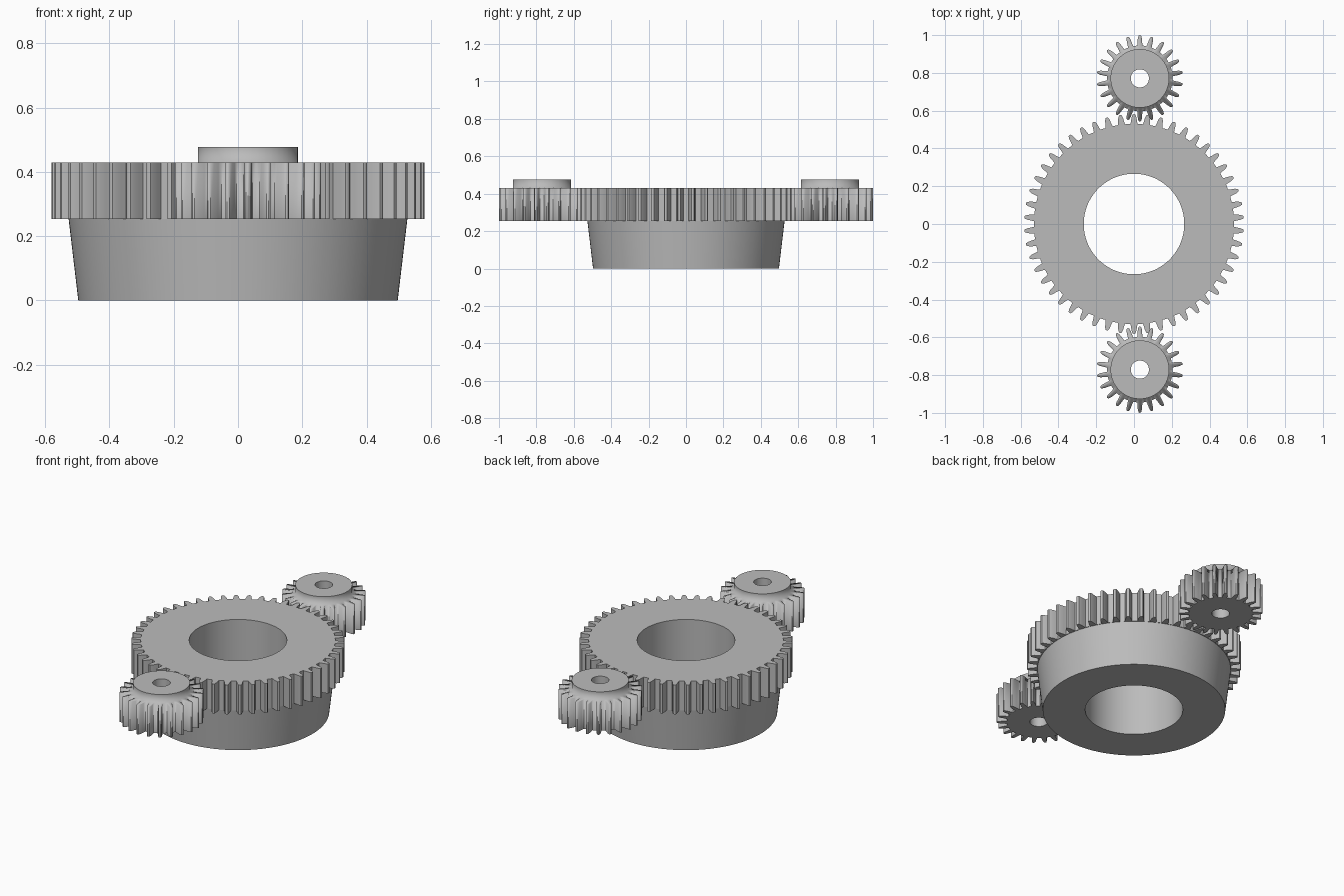
import bpy, bmesh, math

if "Cube" in bpy.data.objects:
    bpy.data.objects.remove(bpy.data.objects["Cube"])

steel = bpy.data.materials.new("plain grey")
steel.diffuse_color = (0.5, 0.5, 0.5, 1)
steel.use_nodes = True
steel.node_tree.nodes["Principled BSDF"].inputs["Base Color"].default_value = steel.diffuse_color

# one tooth: (fraction of tooth pitch, height from root 0 to tip 1)
TOOTH = [(-0.5, 0), (-0.28, 0), (-0.23, 0.3), (-0.18, 0.68), (-0.10, 0.95),
         (0, 1), (0.10, 0.95), (0.18, 0.68), (0.23, 0.3), (0.28, 0)]


def gear(name, centre, teeth, root, tip, rings, sharp_z):
    """Loft a closed section around an axis; radius None means the toothed outline."""
    bm = bmesh.new()
    outline = [(math.pi / 2 + (i + f) * 2 * math.pi / teeth, root + (tip - root) * h)
               for i in range(teeth) for f, h in TOOTH]
    loops = []
    for r, z in rings:
        loops.append([bm.verts.new(((r or rad) * math.cos(a), (r or rad) * math.sin(a), z))
                      for a, rad in outline])
    n = len(outline)
    for k, lo in enumerate(loops):
        up = loops[(k + 1) % len(loops)]
        for i in range(n):
            j = (i + 1) % n
            bm.faces.new((lo[i], lo[j], up[j], up[i]))
    bmesh.ops.recalc_face_normals(bm, faces=bm.faces)
    # soft shading, with crisp rims at the chosen heights
    for f in bm.faces:
        f.smooth = True
    for e in bm.edges:
        z0, z1 = e.verts[0].co.z, e.verts[1].co.z
        if abs(z0 - z1) < 1e-5 and any(abs(z0 - s) < 1e-4 for s in sharp_z):
            e.smooth = False
        elif e.calc_face_angle(0) > math.radians(40) and abs(z0 - z1) > 1e-4:
            e.smooth = False
    me = bpy.data.meshes.new(name)
    bm.to_mesh(me)
    bm.free()
    me.materials.append(steel)
    ob = bpy.data.objects.new(name, me)
    ob.location = centre
    bpy.context.collection.objects.link(ob)
    return ob


# large ring gear on a tapered drum, bored through
gear("large_gear", (0, 0, 0), 50, 0.53, 0.582,
     [(0.266, 0), (0.497, 0), (0.527, 0.253), (None, 0.253), (None, 0.43), (0.266, 0.43)],
     (0, 0.253, 0.43))

# two small pinions with raised hubs, front and back
for name, s in (("front_pinion", -1), ("back_pinion", 1)):
    gear(name, (0.031, s * 0.771, 0), 22, 0.174, 0.229,
         [(0.048, 0.253), (None, 0.253), (None, 0.43), (0.155, 0.43),
          (0.155, 0.477), (0.048, 0.477)],
         (0.253, 0.477))
